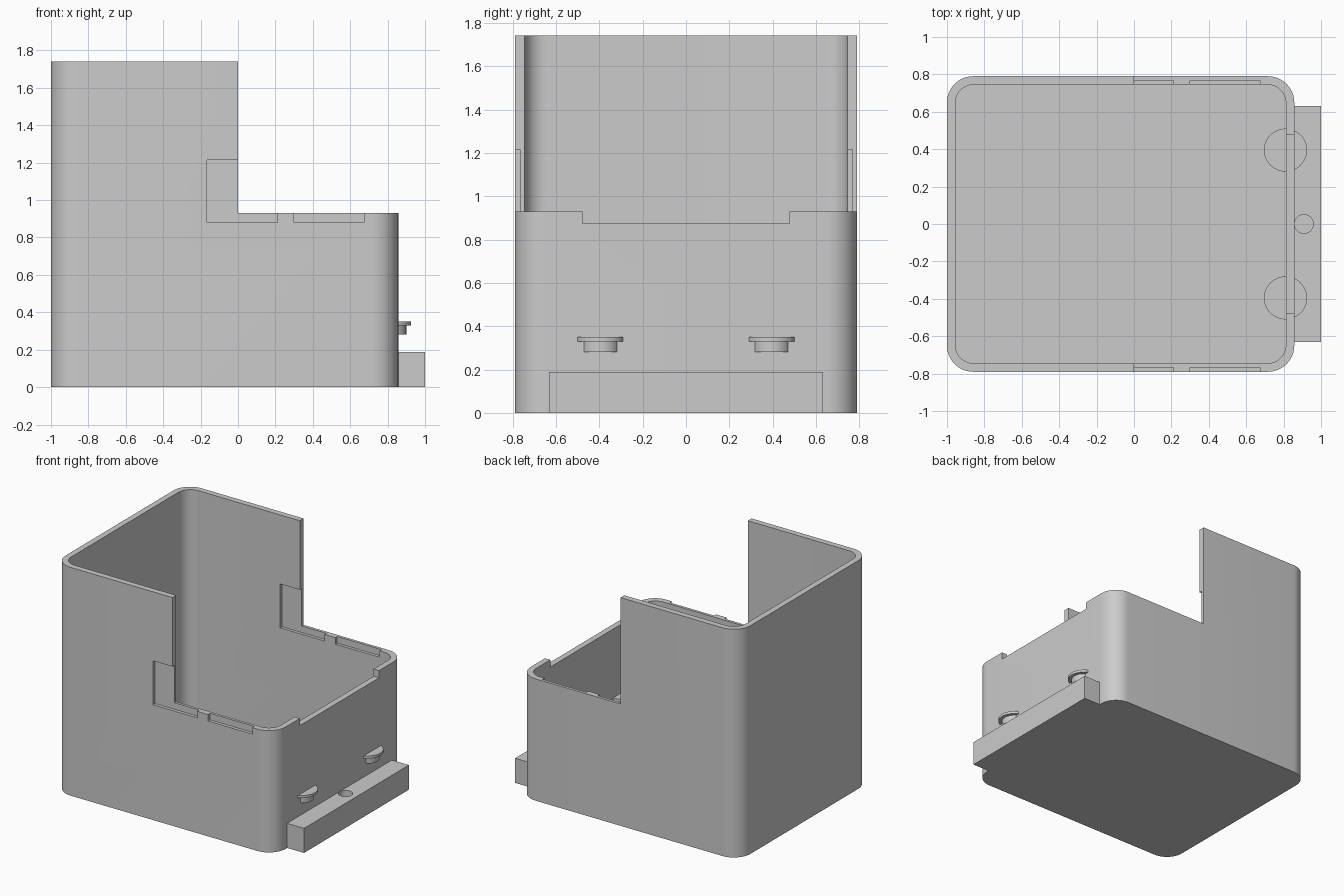
import bpy
import bmesh

cube = bpy.data.objects.get("Cube")
if cube:
    bpy.data.objects.remove(cube, do_unlink=True)

grey = bpy.data.materials.new("plain grey")
grey.use_nodes = True
GREY = (0.6, 0.6, 0.6, 1)
grey.diffuse_color = GREY
grey.node_tree.nodes["Principled BSDF"].inputs["Base Color"].default_value = GREY


def finish(name, bm):
    mesh = bpy.data.meshes.new(name)
    bm.to_mesh(mesh)
    bm.free()
    mesh.materials.append(grey)
    ob = bpy.data.objects.new(name, mesh)
    bpy.context.collection.objects.link(ob)
    return ob


def box(name, x, y, z, radius=0):
    """Box from (min, max) ranges, with optional rounded vertical edges."""
    bm = bmesh.new()
    bmesh.ops.create_cube(bm, size=1)
    for v in bm.verts:
        v.co = [r[0] if c < 0 else r[1] for c, r in zip(v.co, (x, y, z))]
    if radius:
        upright = [e for e in bm.edges
                   if abs(e.verts[0].co.z - e.verts[1].co.z) > 0.01]
        bmesh.ops.bevel(bm, geom=upright, offset=radius, segments=12,
                        profile=0.5, affect='EDGES')
    return finish(name, bm)


def disc(name, x, y, z, radius):
    bm = bmesh.new()
    bmesh.ops.create_cone(bm, cap_ends=True, segments=48, radius1=radius,
                          radius2=radius, depth=z[1] - z[0])
    bmesh.ops.translate(bm, verts=bm.verts, vec=(x, y, sum(z) / 2))
    return finish(name, bm)


def combine(target, other, operation):
    """Apply a boolean and remove the helper object."""
    mod = target.modifiers.new("boolean", 'BOOLEAN')
    mod.object, mod.operation, mod.solver = other, operation, 'EXACT'
    bpy.ops.object.select_all(action='DESELECT')
    bpy.context.view_layer.objects.active = target
    target.select_set(True)
    bpy.ops.object.modifier_apply(modifier=mod.name)
    bpy.data.objects.remove(other, do_unlink=True)


def smooth(ob):
    bpy.ops.object.select_all(action='DESELECT')
    bpy.context.view_layer.objects.active = ob
    ob.select_set(True)
    bpy.ops.object.shade_smooth_by_angle(angle=0.5)


WALL_X, LOW_Z, TOP_Z = 0.857, 0.93, 1.742

# Open housing with rounded corners
housing = box("housing", (-1, WALL_X), (-0.79, 0.79), (0, TOP_Z), 0.14)
cutters = [
    box("cavity", (-0.955, 0.812), (-0.745, 0.745), (0.045, 2), 0.098),
    box("step", (0, 1.2), (-1, 1), (LOW_Z, 2)),
    box("end_notch", (0.7, 1), (-0.477, 0.477), (0.875, 1.2)),
]
# Lap recesses: outside on the front wall, inside on the back wall
for y in ((-0.9, -0.766), (0.7, 0.768)):
    cutters.append(box("corner_recess", (-0.165, 0.21), y, (0.88, 1.215)))
    cutters.append(box("rim_recess", (0.3, 0.675), y, (0.88, 1.215)))
for cutter in cutters:
    combine(housing, cutter, 'DIFFERENCE')
smooth(housing)

# Headed pegs passing through the end wall
for side, y in (("right", -0.395), ("left", 0.395)):
    peg = disc(side + "_peg", 0.81, y, (0.28, 0.34), 0.09)
    combine(peg, disc("head", 0.81, y, (0.33, 0.35), 0.115), 'UNION')
    smooth(peg)

# Low ledge with a blind round hole
ledge = box("ledge", (WALL_X, 1), (-0.632, 0.632), (0, 0.188))
combine(ledge, disc("hole", 0.908, 0, (0.04, 0.3), 0.05), 'DIFFERENCE')
smooth(ledge)
